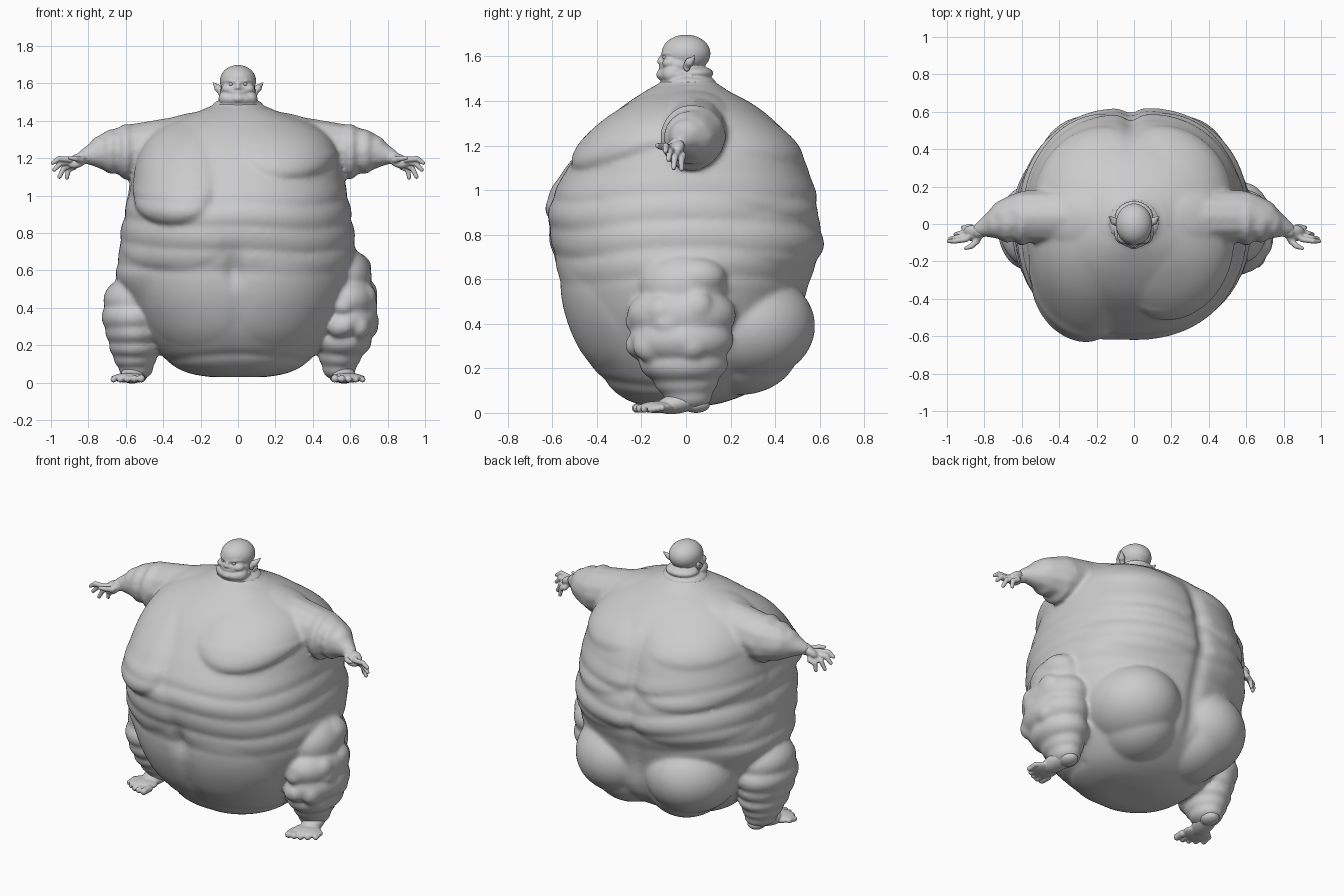
import bpy, bmesh, math, random
from mathutils import Matrix

random.seed(4)


def blob(bm, c, r, rot=(0, 0, 0), sub=4):
    r = (r, r, r) if isinstance(r, (int, float)) else r
    m = Matrix.Translation(c)
    for ang, ax in zip(rot, "XYZ"):
        m = m @ Matrix.Rotation(math.radians(ang), 4, ax)
    bmesh.ops.create_icosphere(bm, subdivisions=sub, radius=1, matrix=m @ Matrix.Diagonal((*r, 1)))


def chain(bm, pts, n=6):
    """Tapered tube of overlapping spheres through (x, y, z, radius) points."""
    for a, b in zip(pts, pts[1:]):
        for i in range(n + 1):
            p = [u + (v - u) * i / n for u, v in zip(a, b)]
            blob(bm, p[:3], p[3], sub=2)


def fuse(name, bm, voxel, smooth=3, mirror=False):
    """Turn overlapping lumps into one continuous smooth skin."""
    me = bpy.data.meshes.new(name)
    bm.to_mesh(me)
    bm.free()
    ob = bpy.data.objects.new(name, me)
    bpy.context.collection.objects.link(ob)
    if mirror:
        mi = ob.modifiers.new("mirror", 'MIRROR')
        mi.use_mirror_merge = False
    rm = ob.modifiers.new("skin", 'REMESH')
    rm.mode = 'VOXEL'
    rm.voxel_size = voxel
    rm.use_smooth_shade = True
    sm = ob.modifiers.new("soften", 'SMOOTH')
    sm.factor = 0.5
    sm.iterations = smooth
    return ob


def catmull(rows, t):
    i = min(int(t), len(rows) - 2)
    f = t - i
    p = [rows[max(0, min(len(rows) - 1, i + k))] for k in (-1, 0, 1, 2)]
    return [0.5 * (2 * b + (c - a) * f + (2 * a - 5 * b + 4 * c - d) * f * f
                   + (3 * b - a - 3 * c + d) * f ** 3) for a, b, c, d in zip(*p)]


def gauss(d, w):
    return math.exp(-(d / w) ** 2)


def step(a, b, x):
    x = max(0, min(1, (x - a) / (b - a)))
    return x * x * (3 - 2 * x)


def sag(x, z, cx, cz, rx, down, up):
    """Sagging pad: fades out upwards, ends in a rounded lip below."""
    d = ((x - cx) / rx) ** 2 + ((z - cz) / (up if z > cz else down)) ** 2
    return 0 if d >= 1 else (1 - d) ** (.8 if z > cz else .6)


# Torso rings: height, half width, front y, back y
RINGS = [(.03, .15, -.16, .08), (.05, .26, -.25, .18), (.10, .36, -.33, .30), (.20, .455, -.42, .44),
         (.30, .52, -.485, .50), (.45, .59, -.54, .52), (.60, .625, -.57, .56),
         (.75, .625, -.60, .605), (.90, .605, -.615, .585), (1.05, .575, -.56, .55),
         (1.20, .54, -.46, .495), (1.30, .48, -.375, .41), (1.38, .38, -.28, .31),
         (1.44, .24, -.19, .20), (1.48, .12, -.12, .12)]


def fat(x, y, z, front):
    """Relative swelling of the torso surface: rolls, grooves and pads."""
    wave = z + .05 * front * front + .03 * x + .012 * math.sin(7 * x + 3 * y)
    roll = abs(math.sin(math.pi * wave / .125)) ** .7 - .65
    s = .022 * roll * step(.52, .65, z) * (1 - step(.95, 1.12, z))
    s += .05 * gauss(z - .56, .1) * step(-.4, -.6, x) if x < -.4 else 0
    ax = abs(x + .01)
    if y > 0:   # spine groove, back pads
        s -= .04 * gauss(x + .02, .04) * step(.1, .3, z) * (1 - step(1.2, 1.4, z))
        s += .055 * sag(ax, z, .30, 1.0, .29, .13, .38)
        s += .035 * sag(ax, z, .30, .76, .31, .11, .2)
        s += .03 * sag(ax, z, .30, 1.2, .22, .07, .15)
    else:       # navel, breasts (one low, one high), flank apron, belly halves
        s -= .07 * gauss(x + .02, .045) * gauss(z - .61, .09)
        s -= .02 * gauss(x, .05) * (1 - step(.4, .55, z))
        s -= .03 * gauss(z - .15 + .25 * x * x, .02)
        s += .125 * sag(x, z, -.345, 1.04, .215, .20, .36)
        s += .12 * sag(x, z, .285, 1.24, .25, .145, .2)
        s += .045 * sag(x, z, -.35, .77, .29, .17, .28)
        s += .025 * sag(ax, z, .24, .42, .25, .22, .22)
    return s


# Body
bm = bmesh.new()
SEG, ROWS = 160, 170
loops = []
for j in range(ROWS):
    z, hx, yf, yb = catmull(RINGS, j / (ROWS - 1) * (len(RINGS) - 1))
    loop = []
    for i in range(SEG):
        a = 2 * math.pi * i / SEG
        c, s = math.cos(a), math.sin(a)
        x = hx * math.copysign(abs(s) ** .92, s)
        y = (yb if c > 0 else -yf) * math.copysign(abs(c) ** .92, c)
        k = 1 + fat(x, y, z, c)
        loop.append(bm.verts.new((x * k, y * k, z)))
    loops.append(loop)
for a, b in zip(loops, loops[1:]):
    for i in range(SEG):
        bm.faces.new((a[i - 1], b[i - 1], b[i], a[i]))
bm.faces.new(loops[0])
bm.faces.new(loops[-1][::-1])
bmesh.ops.recalc_face_normals(bm, faces=bm.faces)

# Neck base
blob(bm, (0, .01, 1.445), (.20, .17, .045))
blob(bm, (0, .01, 1.475), (.14, .13, .04))
for s in (-1, 1):
    # Buttocks and shoulder fat
    blob(bm, (s * .245, .275, .39), (.28, .305, .25))
    blob(bm, (s * .19, .24, .30), (.24, .27, .22))
    blob(bm, (s * .28, .03, 1.345), (.24, .17, .09), (0, s * 14, 0))
    # Arm with soft rolls
    chain(bm, [(s * .36, .04, 1.27, .15), (s * .58, .04, 1.24, .143), (s * .67, .025, 1.237, .116),
               (s * .74, 0, 1.225, .078), (s * .83, -.03, 1.21, .036)], 8)
    for x, r in ((.48, .155), (.60, .15), (.68, .12), (.74, .085)):
        blob(bm, (s * x, .04 - (x - .5) * .15, 1.235), (.06, r * .95, r))

# Legs: stacked fat rolls (x, y, z, rx, ry, rz), one side heavier
HEAVY = [(.57, -.01, .57, .145, .20, .15), (.58, -.02, .44, .165, .245, .14), (.58, -.02, .33, .172, .235, .13),
         (.56, -.01, .22, .155, .20, .10), (.545, 0, .14, .115, .145, .08), (.54, .01, .075, .09, .11, .065)]
LIGHT = [(-.55, -.02, .44, .17, .21, .13), (-.56, -.02, .35, .17, .23, .12), (-.555, -.02, .27, .155, .21, .10),
         (-.55, -.01, .19, .14, .18, .08), (-.55, 0, .125, .115, .14, .065), (-.545, .01, .07, .092, .11, .055)]
for leg in (HEAVY, LIGHT):
    for x, y, z, rx, ry, rz in leg:
        blob(bm, (x, y, z), (rx, ry, rz))
# Dimpled lumps on the heavy thigh
blob(bm, (.61, .05, .61), (.105, .13, .09))
for i in range(11):
    a = random.uniform(-2.3, .6)
    z = random.uniform(.28, .52)
    blob(bm, (.575 + .12 * math.cos(a), -.02 + .18 * math.sin(a), z),
         (.06, .075, random.uniform(.05, .075)))
fuse("body", bm, .011, 14)

# Feet with toes
bm = bmesh.new()
blob(bm, (.54, .045, .036), (.055, .062, .036))
blob(bm, (.56, -.03, .045), (.065, .11, .046), (12, 0, 12))
blob(bm, (.585, -.13, .026), (.087, .08, .027))
for i in range(5):
    x, y = .515 + .037 * i, -.222 + .004 * i * i
    r = .022 - .0015 * i
    chain(bm, [(x, y + .05, .023, r), (x + .003, y, r, r)], 3)
fuse("feet", bm, .005, 1, True)

# Hands: wrist, palm, four drooping fingers and thumb
bm = bmesh.new()
chain(bm, [(.78, -.02, 1.215, .044), (.83, -.04, 1.203, .037)], 4)
blob(bm, (.86, -.05, 1.185), (.056, .048, .030), (35, 18, -15))
TIPS = [(.990, -.092, 1.175, -.082), (.982, -.078, 1.138, -.060), (.955, -.055, 1.10, -.038), (.915, -.02, 1.095, -.014)]
for i, (x, y, z, yk) in enumerate(TIPS):
    base = (.900 - .008 * i, yk, 1.192 - .013 * i, .0165)
    knuckle = ((base[0] + x) / 2 + .012, (yk + y) / 2 - .004, (base[2] + z) / 2 + .014, .015)
    chain(bm, [(.86, -.048, 1.19, .022), base, knuckle, (x, y, z, .0115)], 6)
chain(bm, [(.825, -.05, 1.20, .024), (.84, -.09, 1.19, .018), (.868, -.118, 1.198, .015), (.90, -.13, 1.20, .010)], 6)
fuse("hands", bm, .005, 1, True)

# Head and neck rolls
bm = bmesh.new()
blob(bm, (0, 0, 1.613), (.097, .11, .085))
blob(bm, (0, -.03, 1.56), (.094, .087, .062))
blob(bm, (0, -.04, 1.515), (.105, .087, .045))
blob(bm, (0, -.108, 1.518), (.038, .026, .022))
blob(bm, (0, .035, 1.525), (.103, .088, .035))
blob(bm, (0, .01, 1.48), (.135, .125, .045))
chain(bm, [(0, -.107, 1.603, .009), (0, -.118, 1.578, .013)], 4)
for s in (-1, 1):
    blob(bm, (s * .013, -.112, 1.575), .010)
    blob(bm, (s * .055, -.07, 1.57), (.035, .036, .026))
    blob(bm, (s * .062, -.06, 1.52), (.042, .047, .04))
    chain(bm, [(s * .012, -.105, 1.607, .008), (s * .045, -.094, 1.614, .009), (s * .072, -.066, 1.613, .008)], 4)
    # Upper and lower lips
    for z in (1.553, 1.539):
        chain(bm, [(0, -.117, z, .008), (s * .028, -.108, z - .003, .006)], 4)
fuse("head", bm, .0055, 4)

# Eyes
bm = bmesh.new()
for s in (-1, 1):
    blob(bm, (s * .037, -.093, 1.597), .012, sub=3)
for f in bm.faces:
    f.smooth = True
me = bpy.data.meshes.new("eyes")
bm.to_mesh(me)
bm.free()
bpy.context.collection.objects.link(bpy.data.objects.new("eyes", me))

# Pointed ears
bm = bmesh.new()
chain(bm, [(.09, .002, 1.555, .016), (.106, .015, 1.573, .021), (.12, .03, 1.588, .011), (.132, .038, 1.603, .005)], 5)
blob(bm, (.095, .004, 1.548), (.012, .014, .016), sub=3)
fuse("ears", bm, .004, 1, True)
